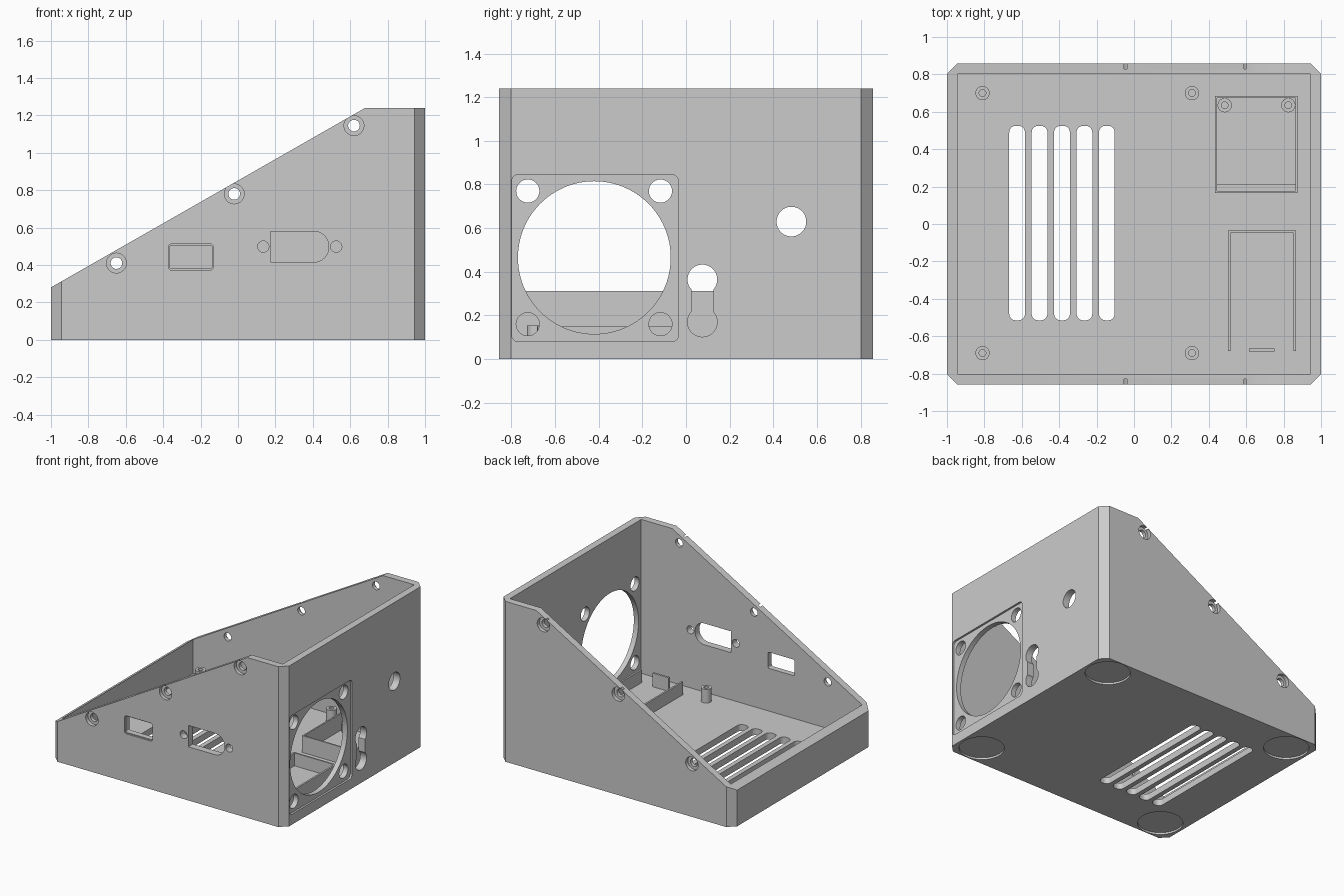
import bpy, bmesh
from math import cos, sin, pi, radians

if "Cube" in bpy.data.objects:
    bpy.data.objects.remove(bpy.data.objects["Cube"], do_unlink=True)

grey = bpy.data.materials.new("light_grey_plastic")
grey.use_nodes = True
colour = (0.6, 0.6, 0.6, 1)
grey.diffuse_color = colour
grey.node_tree.nodes["Principled BSDF"].inputs["Base Color"].default_value = colour

HALF_Y, EDGE, FLOOR, TOP = 0.857, 0.055, 0.05, 1.24


# Profile helpers
def circle(u, v, r, n=48):
    return [(u + r * cos(2 * pi * i / n), v + r * sin(2 * pi * i / n)) for i in range(n)]


def rect(u0, u1, v0, v1):
    return [(u0, v0), (u1, v0), (u1, v1), (u0, v1)]


def rounded(u0, u1, v0, v1, radii, steps=8):
    """Rectangle with one radius per corner, from lower right anticlockwise."""
    pts = []
    corners = [(u1, v0, -1, 1), (u1, v1, -1, -1), (u0, v1, 1, -1), (u0, v0, 1, 1)]
    for k, ((u, v, su, sv), r) in enumerate(zip(corners, radii)):
        if r == 0:
            pts.append((u, v))
            continue
        for i in range(steps + 1):
            a = pi / 2 * (k - 1 + i / steps)
            pts.append((u + su * r + r * cos(a), v + sv * r + r * sin(a)))
    return pts


def prism(name, pts, axis, a, b):
    """Extrude a 2D profile along an axis from a to b."""
    def place(u, v, w):
        return {"x": (w, u, v), "y": (u, w, v), "z": (u, v, w)}[axis]
    bm = bmesh.new()
    face = bm.faces.new([bm.verts.new(place(u, v, a)) for u, v in pts])
    new = bmesh.ops.extrude_face_region(bm, geom=[face])["geom"]
    shift = [p - q for p, q in zip(place(0, 0, b), place(0, 0, a))]
    bmesh.ops.translate(bm, vec=shift, verts=[g for g in new if isinstance(g, bmesh.types.BMVert)])
    bmesh.ops.recalc_face_normals(bm, faces=bm.faces)
    mesh = bpy.data.meshes.new(name)
    bm.to_mesh(mesh)
    bm.free()
    mesh.materials.append(grey)
    ob = bpy.data.objects.new(name, mesh)
    bpy.context.collection.objects.link(ob)
    return ob


def cut(target, pts, axis, a, b):
    cutter = prism("cutter", pts, axis, a, b)
    cutter.hide_render = True
    mod = target.modifiers.new("cut", "BOOLEAN")
    mod.operation, mod.solver, mod.object = "DIFFERENCE", "EXACT", cutter
    graph = bpy.context.evaluated_depsgraph_get()
    mesh = bpy.data.meshes.new_from_object(target.evaluated_get(graph))
    target.modifiers.clear()
    target.data = mesh
    bpy.data.objects.remove(cutter, do_unlink=True)


def smooth(ob):
    bpy.ops.object.select_all(action="DESELECT")
    ob.select_set(True)
    bpy.context.view_layer.objects.active = ob
    bpy.ops.object.shade_smooth_by_angle(angle=radians(30))


# Case shell with chamfered upright corners, open and sloping top
h, e = HALF_Y, EDGE
outline = [(-1, e - h), (e - 1, -h), (1 - e, -h), (1, e - h),
           (1, h - e), (1 - e, h), (e - 1, h), (-1, h - e)]
case = prism("case", outline, "z", 0, TOP)
cut(case, rect(e - 1, 1 - e, e - h, h - e), "z", FLOOR, 2)
cut(case, [(-1.175, 0.18), (0.85, 1.337), (0.85, 2), (-1.175, 2)], "y", -1, 1)

# Floor vents and round foot recesses
for i in range(5):
    x = -0.625 + 0.12 * i
    cut(case, rounded(x - 0.042, x + 0.042, -0.515, 0.525, [0.035] * 4), "z", -0.1, 0.2)
for x in (-0.82, 0.82):
    for y in (-0.69, 0.69):
        cut(case, circle(x, y, 0.16), "z", -0.1, 0.015)

# Counterbored lid screw holes in both sloping walls
for x, z in ((-0.65, 0.41), (-0.02, 0.78), (0.62, 1.145)):
    cut(case, circle(x, z, 0.031), "y", -1, 1)
    for s in (-1, 1):
        cut(case, circle(x, z, 0.053), "y", s, s * (h - 0.028))

# Front switch opening and D-shaped connector opening
cut(case, rounded(-0.365, -0.14, 0.38, 0.505, [0.01] * 4), "y", -1, -0.7)
cut(case, rounded(-0.372, -0.133, 0.373, 0.512, [0.016] * 4), "y", -1, -h + 0.01)
cut(case, rounded(0.175, 0.485, 0.415, 0.58, [0.08, 0.08, 0, 0]), "y", -1, -0.7)
for x in (0.135, 0.525):
    cut(case, circle(x, 0.498, 0.03), "y", -1, -0.7)

# Fan recess, fan opening and mounting holes
cut(case, rounded(-0.798, -0.035, 0.08, 0.845, [0.03] * 4), "x", 0.985, 1.1)
cut(case, circle(-0.42, 0.465, 0.35, 96), "x", 0.8, 1.1)
for y in (-0.725, -0.117):
    for z in (0.16, 0.77):
        cut(case, circle(y, z, 0.053), "x", 0.8, 1.1)

# Cable hole and keyhole
cut(case, circle(0.483, 0.63, 0.068), "x", 0.8, 1.1)
for z in (0.17, 0.365):
    cut(case, circle(0.075, z, 0.068), "x", 0.8, 1.1)
cut(case, rect(0.025, 0.125, 0.17, 0.365), "x", 0.8, 1.1)
smooth(case)


# Board standoffs with screw holes
def standoff(name, x, y, top):
    ob = prism(name, circle(x, y, 0.038, 32), "z", FLOOR - 0.01, top)
    cut(ob, circle(x, y, 0.018, 24), "z", FLOOR + 0.005, 1)
    smooth(ob)


for x in (-0.81, 0.31):
    for y in (-0.69, 0.7):
        standoff("board_standoff", x, y, 0.155)
for x in (0.485, 0.825):
    standoff("module_standoff", x, 0.635, 0.11)

# Module tray: thin walls and a support ledge
tray = prism("module_tray", rect(0.433, 0.875, 0.166, 0.685), "z", FLOOR - 0.01, 0.18)
cut(tray, rect(0.444, 0.864, 0.177, 0.674), "z", FLOOR, 1)
prism("tray_ledge", rect(0.444, 0.864, 0.177, 0.214), "z", FLOOR - 0.01, 0.11)

# Converter holder: side rails, thicker rear ends, back stop and front clip
base = FLOOR - 0.01
for side, outer in ((1, 0.502), (-1, 0.867)):
    inner = outer + side * 0.014
    prism("holder_rail", rect(min(outer, inner), max(outer, inner), -0.68, -0.04), "z", base, 0.15)
prism("holder_back_stop", rect(0.502, 0.867, -0.048, -0.036), "z", base, 0.15)
prism("holder_front_clip", rect(0.615, 0.752, -0.682, -0.666), "z", base, 0.155)
